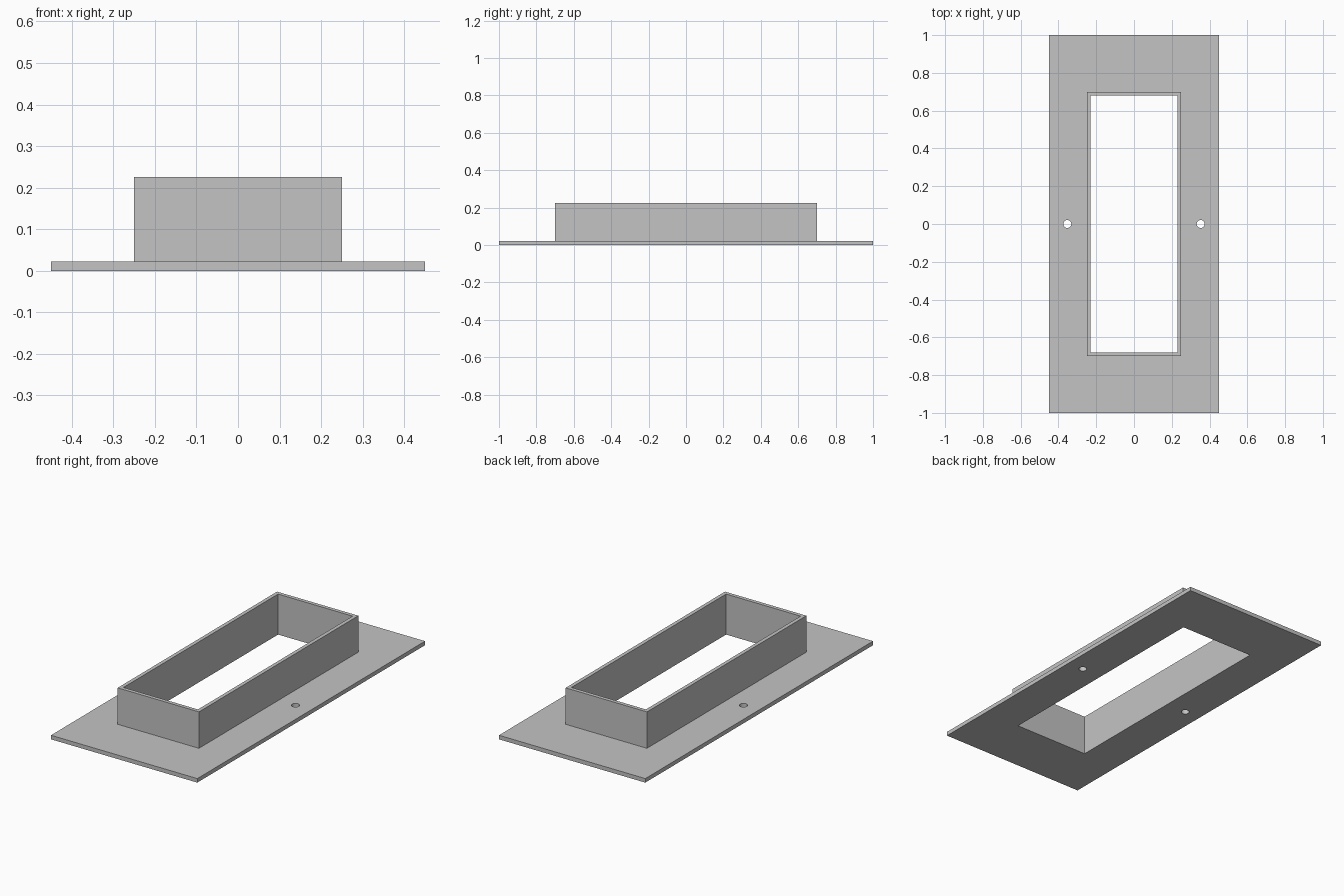
import bpy
import bmesh
import math

cube = bpy.data.objects.get("Cube")
if cube:
    bpy.data.objects.remove(cube, do_unlink=True)

# Overall sizes
PLATE_T = 0.0225
TOP = 0.225
PLATE = (0.45, 1.0)
OUTER = (0.25, 0.70)
INNER = (0.229, 0.679)
HOLE_X, HOLE_R = 0.353, 0.021

grey = bpy.data.materials.new("plain grey")
grey.use_nodes = True
colour = (0.55, 0.55, 0.55, 1)
grey.diffuse_color = colour
grey.node_tree.nodes["Principled BSDF"].inputs["Base Color"].default_value = colour


def rectangle(half):
    x, y = half
    return [(-x, -y), (x, -y), (x, y), (-x, y)]


def circle(cx, radius, sides=24):
    angles = [2 * math.pi * i / sides for i in range(sides)]
    return [(cx + radius * math.cos(a), radius * math.sin(a)) for a in angles]


def extruded_outline(name, loops, z0, z1):
    """Fill an outline with openings and extrude it upward."""
    bm = bmesh.new()
    edges = []
    for loop in loops:
        verts = [bm.verts.new((x, y, z0)) for x, y in loop]
        edges += [bm.edges.new((v, verts[i - 1])) for i, v in enumerate(verts)]
    bmesh.ops.triangle_fill(bm, edges=edges, use_beauty=True, use_dissolve=False)
    result = bmesh.ops.extrude_face_region(bm, geom=bm.faces[:], use_keep_orig=True)
    raised = [g for g in result["geom"] if isinstance(g, bmesh.types.BMVert)]
    bmesh.ops.translate(bm, verts=raised, vec=(0, 0, z1 - z0))
    bmesh.ops.recalc_face_normals(bm, faces=bm.faces[:])
    mesh = bpy.data.meshes.new(name)
    bm.to_mesh(mesh)
    bm.free()
    mesh.materials.append(grey)
    obj = bpy.data.objects.new(name, mesh)
    bpy.context.collection.objects.link(obj)
    return obj


# Flange plate with the central opening and two screw holes
screw_holes = [circle(side * HOLE_X, HOLE_R) for side in (-1, 1)]
extruded_outline("flange_plate", [rectangle(PLATE), rectangle(INNER)] + screw_holes,
                 0, PLATE_T)

# Thin-walled rectangular collar standing on the plate
extruded_outline("collar", [rectangle(OUTER), rectangle(INNER)], PLATE_T, TOP)
